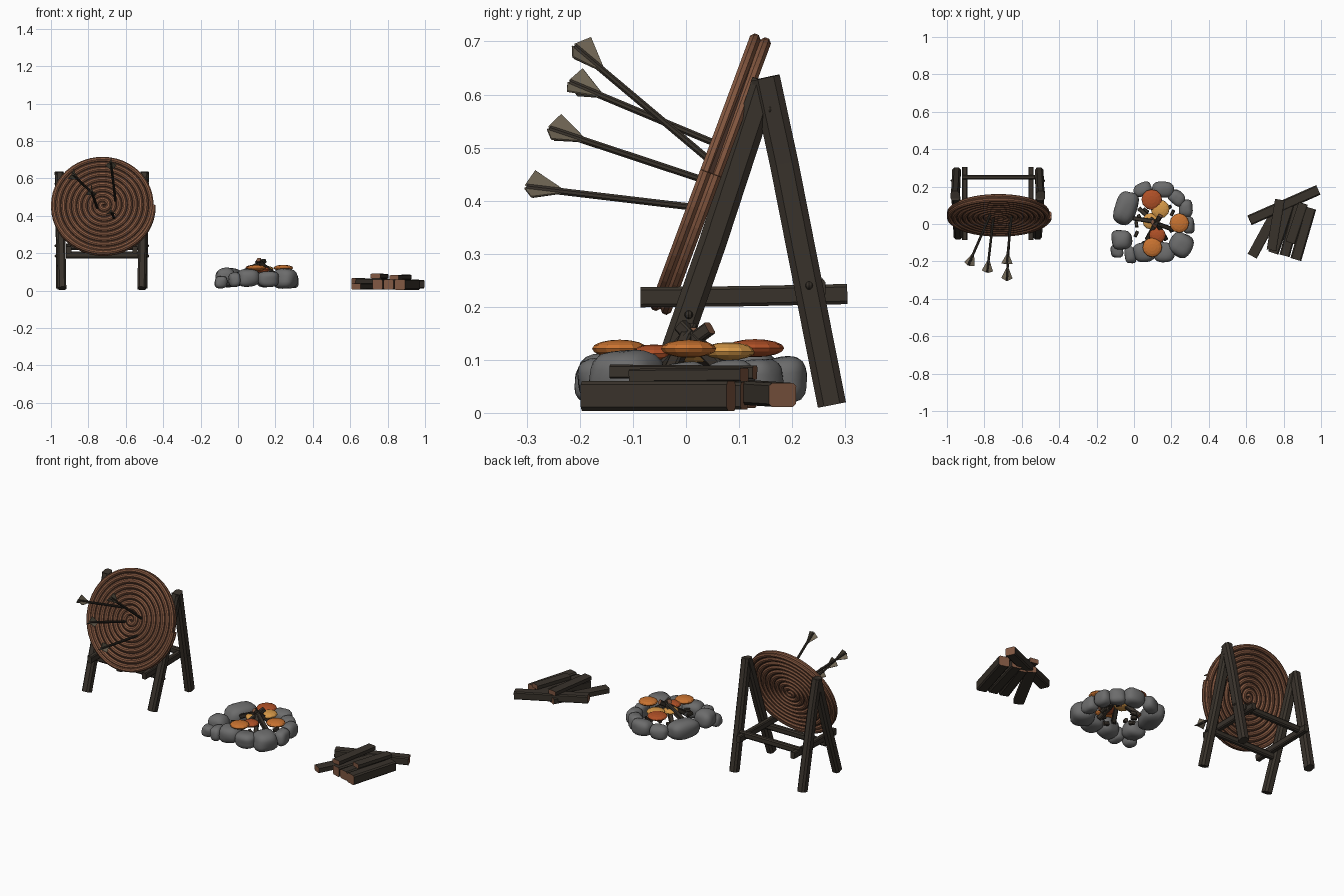
import bpy, bmesh, math, random
from mathutils import Vector, Matrix, noise

if "Cube" in bpy.data.objects:
    bpy.data.objects.remove(bpy.data.objects["Cube"])

random.seed(4)

def mat(name, r, g, b):
    m = bpy.data.materials.new(name)
    m.diffuse_color = (r, g, b, 1)
    m.use_nodes = True
    m.node_tree.nodes["Principled BSDF"].inputs["Base Color"].default_value = m.diffuse_color
    return m

WOOD = mat("dark wood", 0.040, 0.032, 0.024)
ROPE = mat("rope brown", 0.235, 0.098, 0.052)
GROOVE = mat("groove brown", 0.050, 0.024, 0.016)
CUT = mat("cut wood", 0.220, 0.098, 0.055)
STONE = mat("stone grey", 0.150, 0.150, 0.150)
ORANGE = mat("ember orange", 0.580, 0.170, 0.030)
YELLOW = mat("ember yellow", 0.680, 0.320, 0.065)
RED = mat("ember red", 0.430, 0.080, 0.020)
FEATHER = mat("feather tan", 0.170, 0.140, 0.095)
X, Y, Z = Vector((1, 0, 0)), Vector((0, 1, 0)), Vector((0, 0, 1))

def finish(name, bm, mats, smooth=None):
    bmesh.ops.recalc_face_normals(bm, faces=bm.faces[:])
    me = bpy.data.meshes.new(name)
    bm.to_mesh(me)
    bm.free()
    for m in mats:
        me.materials.append(m)
    ob = bpy.data.objects.new(name, me)
    bpy.context.collection.objects.link(ob)
    if smooth:
        bpy.ops.object.select_all(action='DESELECT')
        ob.select_set(True)
        bpy.context.view_layer.objects.active = ob
        bpy.ops.object.shade_smooth_by_angle(angle=math.radians(smooth))
    return ob

def sweep(name, pts, hint, w, h, mats, c=0.25, taper=1.0, smooth=None):
    """Chamfered bar along pts: w is its size along hint, h its size across."""
    pts = [Vector(p) for p in pts]
    k = 0.5 - c
    section = [(.5, -k), (.5, k), (k, .5), (-k, .5), (-.5, k), (-.5, -k), (-k, -.5), (k, -.5)]
    bm = bmesh.new()
    rings = []
    n = len(pts)
    for i, p in enumerate(pts):
        t = (pts[min(i + 1, n - 1)] - pts[max(i - 1, 0)]).normalized()
        u = (hint - t * hint.dot(t)).normalized()
        v = t.cross(u)
        s = 1 + (taper - 1) * i / (n - 1)
        rings.append([bm.verts.new(p + u * a * w * s + v * b * h * s) for a, b in section])
    for r0, r1 in zip(rings, rings[1:]):
        for j in range(8):
            bm.faces.new((r0[j], r0[(j + 1) % 8], r1[(j + 1) % 8], r1[j]))
    for r in (rings[0], rings[-1]):
        bm.faces.new(r).material_index = len(mats) - 1
    return finish(name, bm, mats, smooth)

def ball(name, loc, size, m, seg=12, rings=8):
    bm = bmesh.new()
    bmesh.ops.create_uvsphere(bm, u_segments=seg, v_segments=rings, radius=1,
                              matrix=Matrix.Translation(loc) @ Matrix.Diagonal((*size, 1)))
    return finish(name, bm, [m])

# --- round target: two layers of coiled rope over a dark core, leaning back
C = Vector((-0.72, 0.047, 0.452))
tilt = math.radians(20.4)
UP = Vector((0, math.sin(tilt), math.cos(tilt)))
FRONT = Vector((0, -math.cos(tilt), math.sin(tilt)))
PITCH, STEPS, TURNS = 0.0285, 48, 10
for side, label in ((1, "front"), (-1, "back")):
    pts = []
    for i in range(6, STEPS * TURNS + 1):
        a = 2 * math.pi * i / STEPS
        r = min(PITCH * i / STEPS, 0.268)
        pts.append(C + FRONT * side * 0.0105 + (X * math.cos(a) + UP * math.sin(a)) * r)
    sweep("target_rope_" + label, pts, FRONT, 0.021, 0.0235, [ROPE], c=0.3)
bm = bmesh.new()
basis = Matrix((X, UP, FRONT)).transposed().to_4x4()
bmesh.ops.create_cone(bm, cap_ends=True, segments=48, radius1=0.266, radius2=0.266,
                      depth=0.024, matrix=Matrix.Translation(C) @ basis)
finish("target_core", bm, [GROOVE])

# --- stand: two A-frames with side rails and cross bars
for s, label in ((-1, "left"), (1, "right")):
    x = -0.728 + s * 0.213
    sweep("front_leg_" + label, [(x, -0.058, 0.012), (x + s * .006, 0.05, 0.32), (x + s * .012, 0.150, 0.625)],
          X, 0.046, 0.052, [WOOD], c=0.22)
    sweep("back_leg_" + label, [(x + s * .008, 0.275, 0.015), (x + s * .012, 0.185, 0.47), (x + s * .016, 0.150, 0.632)],
          X, 0.046, 0.054, [WOOD], c=0.22)
    xr = x - s * 0.036
    sweep("side_rail_" + label, [(xr, -0.086, 0.218), (xr, 0.11, 0.220), (xr, 0.304, 0.224)],
          Z, 0.038, 0.028, [WOOD], c=0.15)
    for y, z in ((0.158, 0.572), (0.232, 0.24), (0.005, 0.185)):
        ball("peg_" + label, (x + s * 0.030, y, z), (0.010, 0.008, 0.008), WOOD, 8, 6)
for name, y, z in (("back_cross_bar", 0.25, 0.235), ("front_cross_bar", 0.012, 0.190)):
    sweep(name, [(-0.92, y, z), (-0.53, y, z)], Z, 0.036, 0.026, [WOOD], c=0.2)

# --- arrows stuck in the target: (head end, feather end)
arrows = [((-0.662, 0.02, 0.387), (-0.68, -0.30, 0.425)),
          ((-0.752, 0.03, 0.440), (-0.785, -0.257, 0.535)),
          ((-0.768, 0.05, 0.510), (-0.885, -0.218, 0.622)),
          ((-0.655, 0.04, 0.480), (-0.68, -0.210, 0.690))]
for a, b in arrows:
    a, b = Vector(a), Vector(b)
    sweep("arrow_shaft", [a, b], X, 0.013, 0.013, [WOOD], c=0.29)
    d = (b - a).normalized()
    u = (X - d * X.dot(d)).normalized()
    v = d.cross(u)
    bm = bmesh.new()
    for k in range(3):
        ang = math.radians(90 + 120 * k)
        o = u * math.cos(ang) + v * math.sin(ang)
        side = d.cross(o) * 0.0015
        prof = [b - d * 0.078, b - d * 0.012 + o * 0.034, b + d * 0.004 + o * 0.004, b]
        f1 = [bm.verts.new(p + side) for p in prof]
        f2 = [bm.verts.new(p - side) for p in prof]
        bm.faces.new(f1)
        bm.faces.new(f2[::-1])
        for j in range(4):
            bm.faces.new((f1[j], f2[j], f2[(j + 1) % 4], f1[(j + 1) % 4]))
    finish("arrow_feathers", bm, [FEATHER])

# --- fire pit stones: x, y, z, half sizes x, y, z, turn in degrees
stones = [(-0.045, 0.085, .070, .062, .095, .055, -20), (-0.065, -0.085, .075, .058, .055, .050, 0),
          (-0.09, -0.145, .045, .036, .036, .034, 0), (-0.02, -0.165, .060, .032, .048, .042, 10),
          (0.045, 0.185, .060, .052, .038, .042, 20), (0.155, 0.183, .062, .062, .046, .048, 0),
          (0.230, 0.140, .060, .048, .040, .044, -35), (0.278, 0.085, .058, .038, .048, .044, 0),
          (0.290, -0.005, .055, .036, .048, .044, 0), (0.252, -0.110, .065, .066, .068, .056, -30),
          (0.160, -0.150, .062, .062, .056, .044, 0), (0.055, -0.150, .068, .062, .056, .050, 15)]
for i, (x, y, z, a, b, c, turn) in enumerate(stones):
    bm = bmesh.new()
    bmesh.ops.create_icosphere(bm, subdivisions=3, radius=1)
    for vt in bm.verts:
        p = vt.co.copy()
        block = sum(abs(q) ** 3 for q in p) ** (-1 / 3)
        vt.co = p * block * (0.94 + 0.14 * noise.noise(p * 0.9 + Vector((i * 7.3, 0, 0))))
    bm.transform(Matrix.Translation((x, y, z)) @ Matrix.Rotation(math.radians(turn), 4, 'Z')
                 @ Matrix.Diagonal((a, b, c, 1)))
    finish("pit_stone", bm, [STONE], 60)

# --- glowing embers: flattened low-poly balls
for x, y, z, r, m in ((0.095, 0.13, .122, .055, RED), (0.140, 0.08, .116, .050, YELLOW),
                      (0.242, 0.005, .121, .052, ORANGE), (0.098, -0.125, .121, .052, ORANGE),
                      (0.125, -0.06, .112, .044, RED), (0.090, 0.015, .112, .044, YELLOW)):
    ball("ember", (x, y, z), (r, r, .017), m)

# --- charred sticks leaning together, and loose coals
sticks = [((0.00, 0.03, .085), (0.13, 0.01, .150)), ((0.07, -0.08, .070), (0.14, 0.045, .160)),
          ((0.21, -0.03, .075), (0.10, 0.01, .160)), ((0.17, 0.09, .060), (0.11, -0.01, .165)),
          ((0.03, 0.08, .050), (0.12, 0.00, .150)), ((0.17, -0.08, .050), (0.12, 0.01, .150))]
for a, b in sticks:
    sweep("fire_stick", [a, b], Z, 0.024, 0.024, [WOOD, CUT], c=0.15)
for i in range(12):
    a = i * math.pi / 6 + random.uniform(-.2, .2)
    p = Vector((0.11 + 0.10 * math.cos(a), 0.10 * math.sin(a), random.uniform(.04, .085)))
    sweep("coal", [p, p + Vector((math.sin(a) * .03, math.cos(a) * .03, .008))], Z, .02, .018, [WOOD], c=0.2)

# --- firewood pile: start, end, height, width; pale cut ends
logs = [((0.618, 0.020, .045), (0.985, 0.182, .034), .045, .056),
        ((0.632, -0.172, .022), (0.790, 0.120, .026), .034, .055),
        ((0.735, -0.140, .078), (0.780, 0.130, .076), .026, .052),
        ((0.745, -0.155, .033), (0.830, 0.100, .033), .054, .056),
        ((0.805, -0.170, .032), (0.880, 0.110, .032), .052, .056),
        ((0.865, -0.190, .032), (0.945, 0.085, .032), .056, .060),
        ((0.835, -0.100, .070), (0.905, 0.110, .072), .026, .050)]
for a, b, h, w in logs:
    sweep("firewood_log", [a, b], Z, h, w, [WOOD, CUT], c=0.12)
